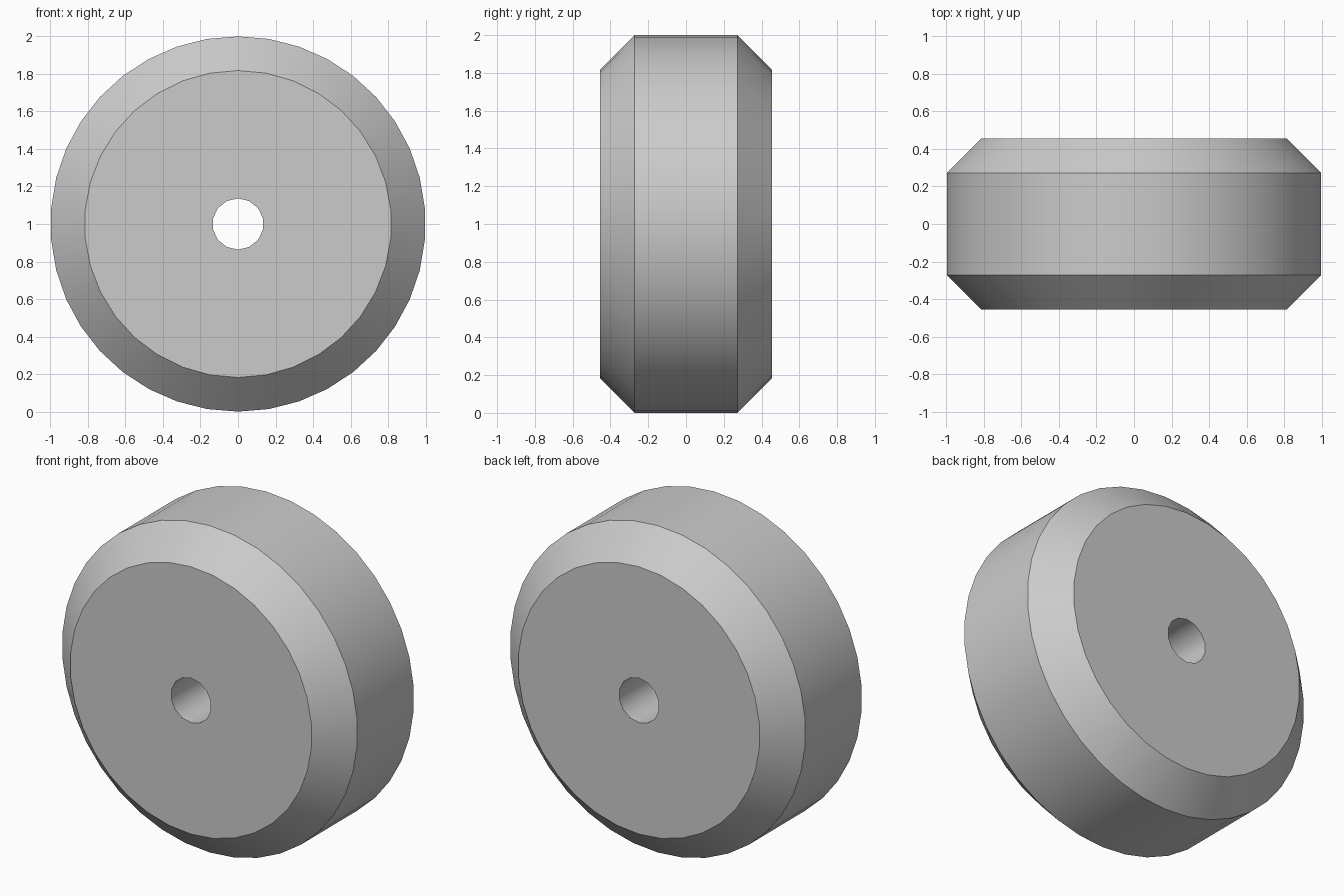
import bpy, bmesh, math

if "Cube" in bpy.data.objects:
    bpy.data.objects.remove(bpy.data.objects["Cube"], do_unlink=True)

RIM, FACE, BORE = 1.0, 0.818, 0.1364      # radii
HALF, EDGE = 0.4545, 0.2727               # half depths of the faces and the tread

bm = bmesh.new()


def ring(radius, y, count):
    """Circle of vertices around the axle, starting at the top."""
    turns = [2 * math.pi * i / count for i in range(count)]
    return [bm.verts.new((radius * math.sin(a), y, 1 + radius * math.cos(a))) for a in turns]


def zip_rings(a, b):
    """Join two rings, with quads where their counts agree and triangles elsewhere."""
    na, nb = len(a), len(b)
    if na == nb:
        for i in range(na):
            j = (i + 1) % na
            bm.faces.new((a[i], a[j], b[j], b[i]))
        return
    i = j = 0
    while i < na or j < nb:
        if j == nb or (i < na and (i + 0.5) / na <= (j + 0.5) / nb):
            bm.faces.new((a[i], a[(i + 1) % na], b[j % nb]))
            i += 1
        else:
            bm.faces.new((a[i % na], b[(j + 1) % nb], b[j]))
            j += 1


# Closed section: bore, front face, bevel, tread, bevel, back face
section = [(BORE, -HALF, 14), (FACE, -HALF, 34), (RIM, -EDGE, 38),
           (RIM, EDGE, 38), (FACE, HALF, 34), (BORE, HALF, 14)]
rings = [ring(*row) for row in section]
for first, second in zip(rings, rings[1:] + rings[:1]):
    zip_rings(first, second)
bmesh.ops.recalc_face_normals(bm, faces=bm.faces)

mesh = bpy.data.meshes.new("wheel")
bm.to_mesh(mesh)
bm.free()
wheel = bpy.data.objects.new("wheel", mesh)
bpy.context.collection.objects.link(wheel)

# Plain grey material
grey = bpy.data.materials.new("light grey")
grey.use_nodes = True
colour = (0.6, 0.6, 0.6, 1)
grey.diffuse_color = colour
grey.node_tree.nodes["Principled BSDF"].inputs["Base Color"].default_value = colour
mesh.materials.append(grey)

# Smooth around the axle, crisp at the bevels
bpy.context.view_layer.objects.active = wheel
wheel.select_set(True)
bpy.ops.object.shade_smooth_by_angle(angle=math.radians(30))
